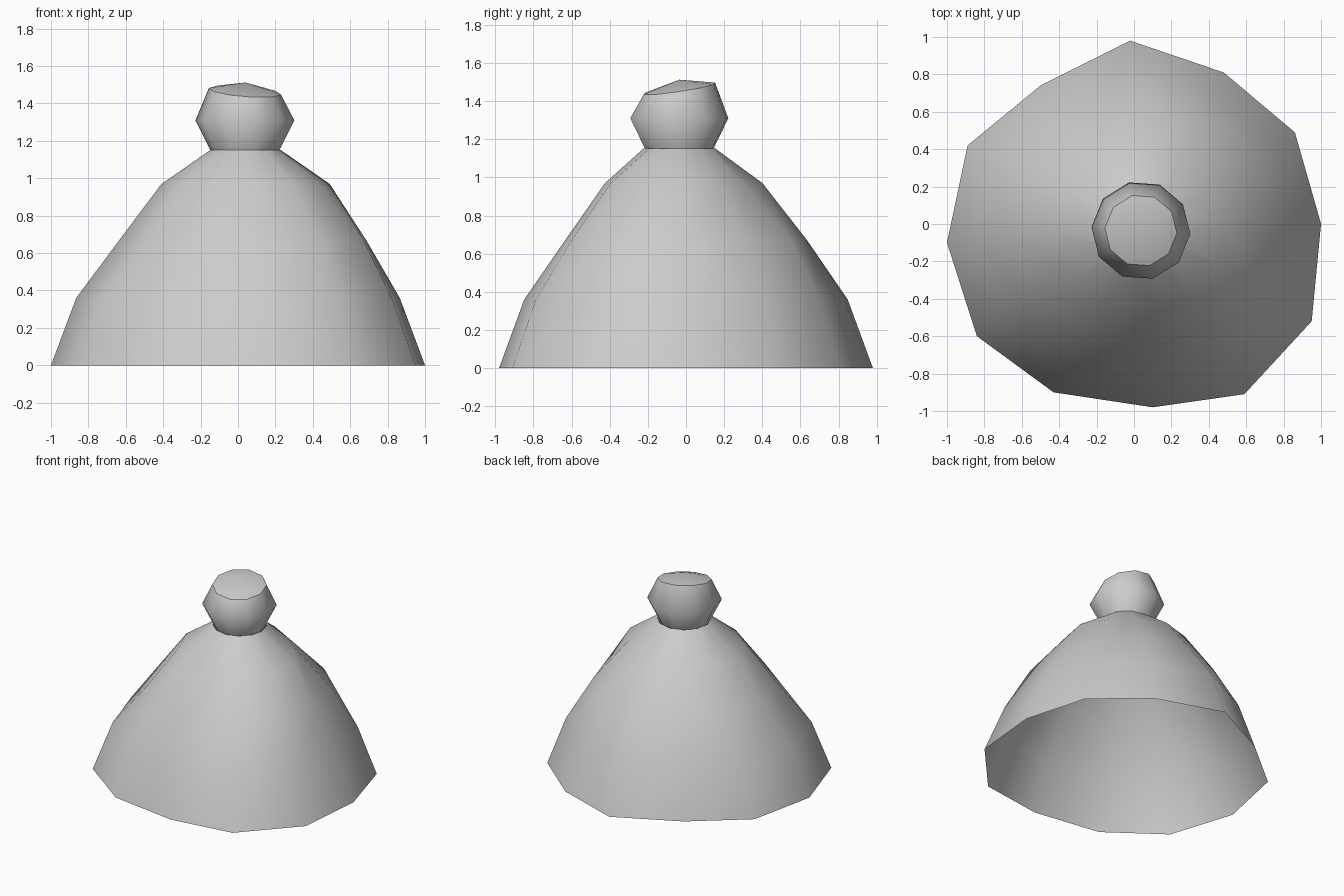
import bpy, bmesh
from math import cos, sin, radians
from mathutils import Vector

cube = bpy.data.objects.get("Cube")
if cube:
    bpy.data.objects.remove(cube)

GREY = (0.6, 0.6, 0.6, 1)
grey = bpy.data.materials.new("light grey")
grey.use_nodes = True
grey.diffuse_color = GREY
grey.node_tree.nodes["Principled BSDF"].inputs["Base Color"].default_value = GREY


def loft(name, rings, cap_centre=None):
    """Join rings of equal length with quads; optionally fan a cap over the last."""
    bm = bmesh.new()
    loops = [[bm.verts.new(p) for p in ring] for ring in rings]
    n = len(loops[0])
    for low, high in zip(loops, loops[1:]):
        for i in range(n):
            j = (i + 1) % n
            bm.faces.new((low[i], low[j], high[j], high[i]))
    if cap_centre:
        tip = bm.verts.new(cap_centre)
        rim = loops[-1]
        for i in range(n):
            bm.faces.new((rim[i], rim[(i + 1) % n], tip))
            bm.edges.get((rim[i], rim[(i + 1) % n])).smooth = False
    for f in bm.faces:
        f.smooth = True
    mesh = bpy.data.meshes.new(name)
    bm.to_mesh(mesh)
    bm.free()
    mesh.materials.append(grey)
    obj = bpy.data.objects.new(name, mesh)
    bpy.context.collection.objects.link(obj)
    return obj


# Flared open skirt: irregular hem shrinking upwards, rounder towards the neck
hem = [(1, 0), (.86, .49), (.48, .81), (-.02, .98), (-.5, .74), (-.89, .42),
       (-1, -.1), (-.84, -.6), (-.43, -.9), (.1, -.98), (.59, -.91), (.95, -.52)]
# height, radius, centre x, centre y, roundness
levels = [(0, 1, 0, 0, 0), (.36, .865, 0, 0, 0), (.67, .67, .035, 0, .2),
          (.97, .44, .045, -.01, .5), (1.15, .19, .04, -.035, 1)]
# small dents and bulges in the cloth: (level, side) -> radial change
dents = {(2, 0): -.02, (2, 1): -.03, (2, 3): -.025, (2, 7): -.02, (2, 9): -.025,
         (2, 11): .01, (3, 0): .005, (3, 1): -.06, (3, 2): -.07, (3, 3): -.025,
         (3, 6): .015, (3, 9): -.02}
skirt_rings = []
for k, (z, r, cx, cy, roundness) in enumerate(levels):
    ring = []
    for i, point in enumerate(hem):
        p = Vector(point)
        p = p.lerp(p.normalized(), roundness) * (r + dents.get((k, i), 0))
        ring.append((cx + p.x, cy + p.y, z))
    skirt_rings.append(ring)
loft("skirt", skirt_rings)

# Faceted knob with a tilted, slightly domed top
knob_rings = []
for z, r, tilt in [(1.13, .175, 0), (1.31, .265, 0), (1.465, .193, 1)]:
    ring = []
    for i in range(10):
        a = radians(32 + 36 * i)
        x, y = r * cos(a), r * sin(a)
        ring.append((.037 + x, -.035 + y, z + tilt * (.15 * y - .08 * x)))
    knob_rings.append(ring)
loft("knob", knob_rings, (.04, -.035, 1.512))
